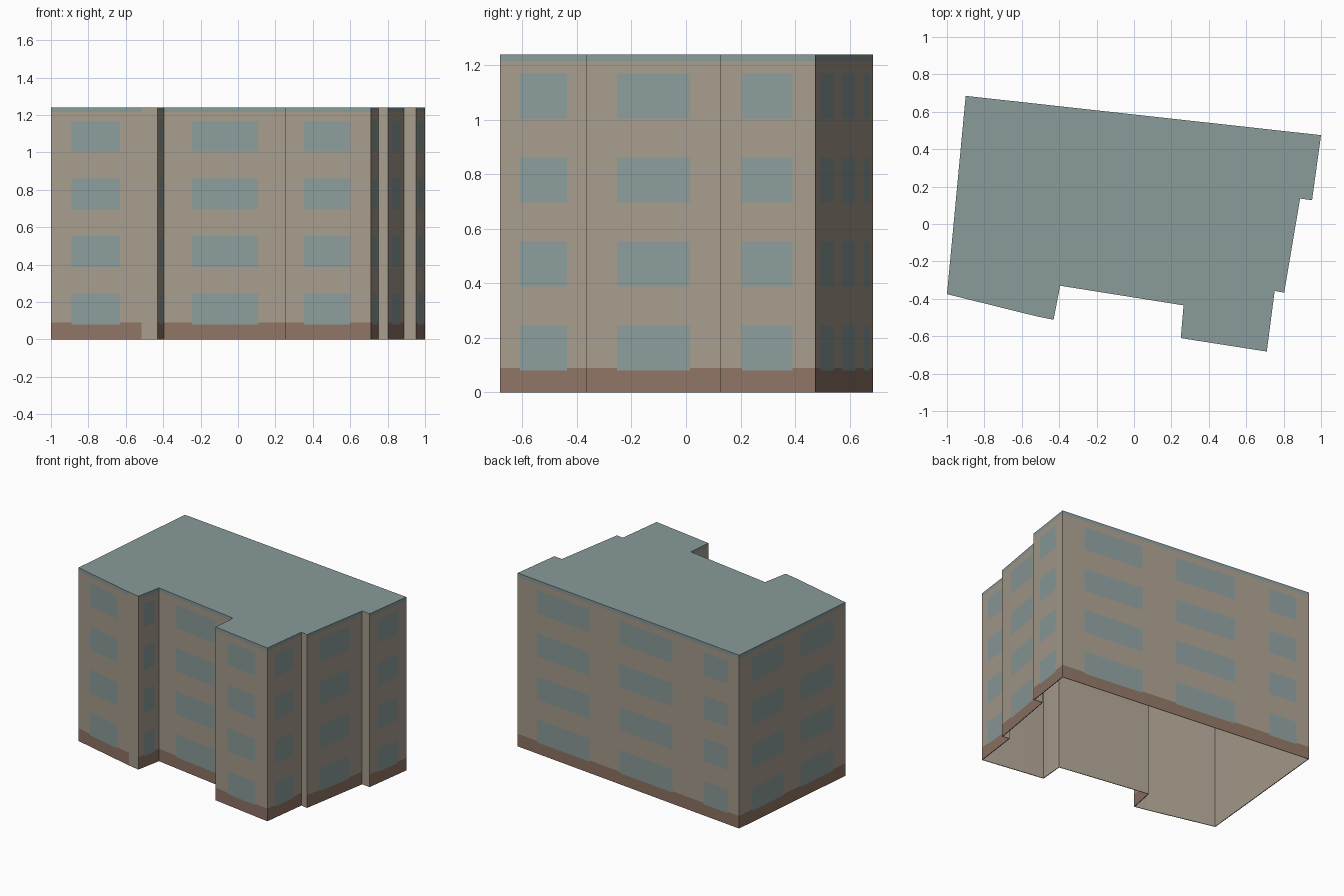
import bpy
import bmesh

cube = bpy.data.objects.get("Cube")
if cube:
    bpy.data.objects.remove(cube, do_unlink=True)


def material(name, rgb):
    mat = bpy.data.materials.new(name)
    mat.use_nodes = True
    mat.diffuse_color = (*rgb, 1)
    mat.node_tree.nodes["Principled BSDF"].inputs["Base Color"].default_value = (*rgb, 1)
    return mat


glass = material("window blue grey", (0.26, 0.335, 0.33))
brick = material("plinth brown", (0.27, 0.175, 0.13))
slate = material("roof grey", (0.255, 0.325, 0.325))
plaster = material("wall beige", (0.39, 0.335, 0.27))
GLASS, BRICK, SLATE, PLASTER = range(4)

HEIGHT, PLINTH, TRIM = 1.24, 0.09, 1.215
FLOORS = [(0.08 + 0.308 * i, 0.245 + 0.308 * i) for i in range(4)]
PLAIN = None
ONE = [(0.225, 0.76)]

# Each wall: its starting corner and the window spans along it, anticlockwise
walls = [
    ((-1.0, -0.375), ONE),
    ((-0.515, -0.495), PLAIN),
    ((-0.43, -0.512), [(0.27, 0.78)]),
    ((-0.395, -0.33), ONE),
    ((0.265, -0.435), [(0.22, 0.73)]),
    ((0.25, -0.61), ONE),
    ((0.71, -0.682), ONE),
    ((0.752, -0.358), PLAIN),
    ((0.803, -0.367), ONE),
    ((0.888, 0.136), PLAIN),
    ((0.952, 0.127), ONE),
    ((1.0, 0.475), [(0.088, 0.325), (0.46, 0.70), (0.84, 0.95)]),
    ((-0.9, 0.685), [(0.12, 0.415), (0.575, 0.88)]),
]
corners = [corner for corner, _ in walls]
rows = sorted({0, PLINTH, TRIM, HEIGHT, *(z for floor in FLOORS for z in floor)})


def inside(value, spans):
    return any(a < value < b for a, b in spans)


def colour_index(t, z, spans):
    """Colour of a wall cell from its place along and up the wall."""
    if spans is PLAIN:
        return PLASTER
    if inside(t, spans) and inside(z, FLOORS):
        return GLASS
    return BRICK if z < PLINTH else SLATE if z > TRIM else PLASTER


def make_object(name, bm):
    mesh = bpy.data.meshes.new(name)
    bm.to_mesh(mesh)
    bm.free()
    for mat in (glass, brick, slate, plaster):
        mesh.materials.append(mat)
    obj = bpy.data.objects.new(name, mesh)
    bpy.context.collection.objects.link(obj)
    # Thin shell whose inner side takes the last material, plaster
    shell = obj.modifiers.new("inner lining", "SOLIDIFY")
    shell.thickness = 0.005
    shell.offset = -1
    shell.material_offset = PLASTER
    return obj


# Outer walls, cut into cells for plinth, windows and top trim
bm = bmesh.new()
for i, (start, spans) in enumerate(walls):
    end = corners[(i + 1) % len(corners)]
    columns = sorted({0, 1, *(t for span in spans or [] for t in span)})
    for t0, t1 in zip(columns, columns[1:]):
        for z0, z1 in zip(rows, rows[1:]):
            cell = [(t0, z0), (t1, z0), (t1, z1), (t0, z1)]
            face = bm.faces.new([
                bm.verts.new((start[0] + (end[0] - start[0]) * t,
                              start[1] + (end[1] - start[1]) * t, z))
                for t, z in cell])
            face.material_index = colour_index((t0 + t1) / 2, (z0 + z1) / 2, spans)
bmesh.ops.remove_doubles(bm, verts=bm.verts, dist=0.0005)
make_object("outer_walls", bm)

# Flat roof
bm = bmesh.new()
roof_face = bm.faces.new([bm.verts.new((x, y, HEIGHT)) for x, y in corners])
roof_face.material_index = SLATE
make_object("flat_roof", bm)
